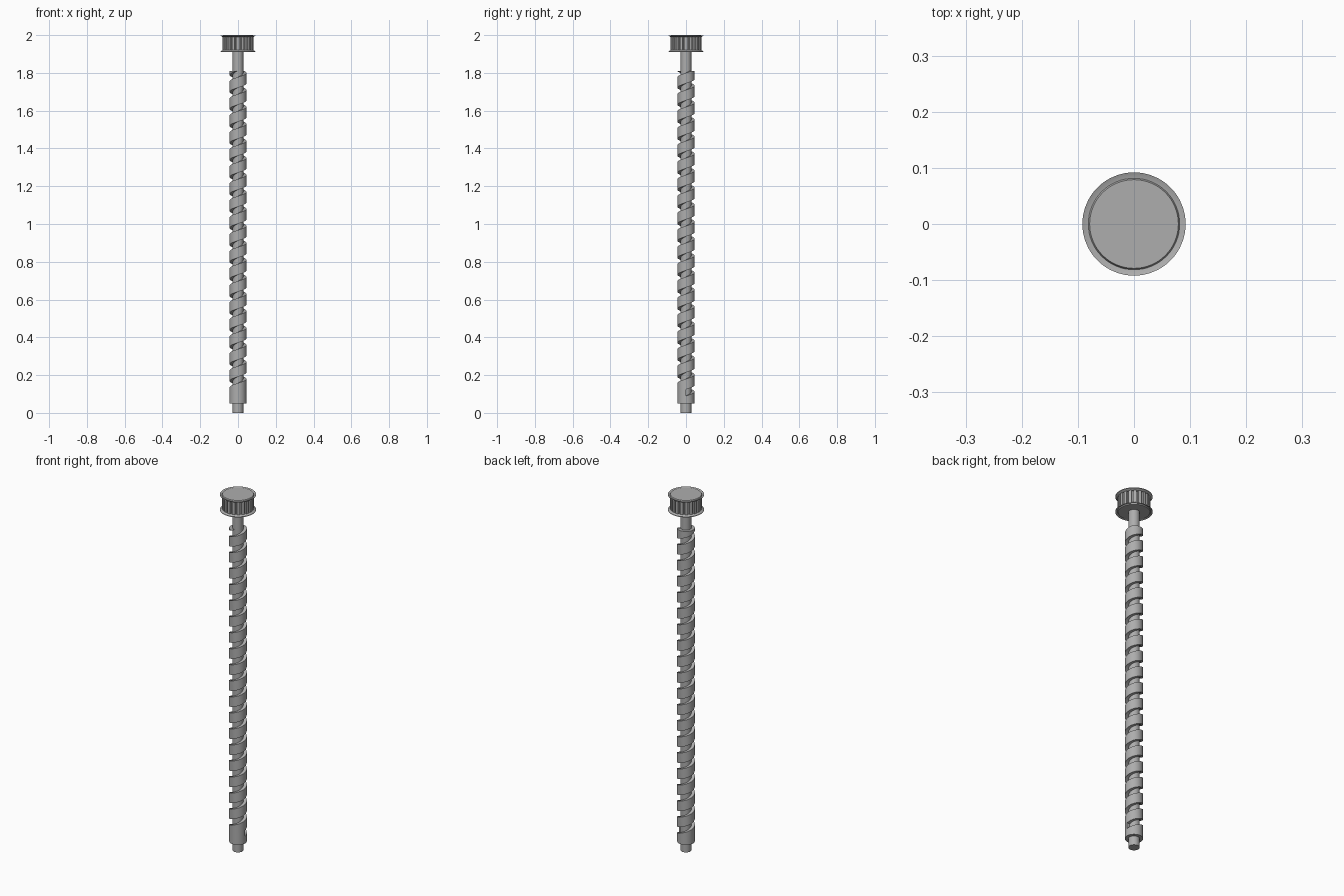
import bpy, bmesh, math
from math import cos, sin, pi, radians

if "Cube" in bpy.data.objects:
    bpy.data.objects.remove(bpy.data.objects["Cube"])

steel = bpy.data.materials.new("grey steel")
steel.use_nodes = True
colour = (0.42, 0.42, 0.42, 1)
steel.diffuse_color = colour
steel.node_tree.nodes["Principled BSDF"].inputs["Base Color"].default_value = colour


def finish(name, bm, angle=30):
    bmesh.ops.recalc_face_normals(bm, faces=bm.faces)
    mesh = bpy.data.meshes.new(name)
    bm.to_mesh(mesh)
    bm.free()
    mesh.materials.append(steel)
    obj = bpy.data.objects.new(name, mesh)
    bpy.context.collection.objects.link(obj)
    bpy.ops.object.select_all(action="DESELECT")
    obj.select_set(True)
    bpy.context.view_layer.objects.active = obj
    bpy.ops.object.shade_smooth_by_angle(angle=radians(angle))
    return obj


def lathe(name, profile, sides=64):
    """Closed solid turned round z from (radius, height) points."""
    bm = bmesh.new()
    rings = [[bm.verts.new((r * cos(2 * pi * i / sides), r * sin(2 * pi * i / sides), z))
              for i in range(sides)] for r, z in profile]
    for a, b in zip(rings, rings[1:]):
        for i in range(sides):
            j = (i + 1) % sides
            bm.faces.new((a[i], a[j], b[j], b[i]))
    bm.faces.new(rings[0])
    bm.faces.new(rings[-1])
    return finish(name, bm)


# Plain core shaft, running from the bottom pin up into the pulley
CORE, OUTER = 0.028, 0.045
lathe("core_shaft", [(CORE, 0), (CORE, 1.95)], 32)


# Square helical thread, clamped flat at both ends
LOW, HIGH, PITCH, LAND, START = 0.05, 1.81, 0.09, 0.056, 0.09
STEPS = 40


def thread(name, first, last, lower, upper, phase=0):
    bm = bmesh.new()
    rings = []
    for i in range(first, last + 1):
        a = 2 * pi * i / STEPS + phase
        lo, hi = lower(i), upper(i)
        rings.append([bm.verts.new((r * cos(a), r * sin(a), z)) for r, z in
                      ((CORE - 0.004, lo), (OUTER, lo), (OUTER, hi), (CORE - 0.004, hi))])
    for p, q in zip(rings, rings[1:]):
        for k in range(4):
            bm.faces.new((p[k], p[(k + 1) % 4], q[(k + 1) % 4], q[k]))
    bm.faces.new(rings[0])
    bm.faces.new(rings[-1])
    return finish(name, bm)


def top_edge(i):
    return min(START + PITCH * i / STEPS, HIGH)


def bottom_edge(i):
    return START + PITCH * i / STEPS - LAND


total = int((HIGH - START + LAND) / PITCH * STEPS)
thread("thread_collar", 0, STEPS, lambda i: LOW, top_edge)
thread("screw_thread", STEPS, total, bottom_edge, top_edge)

# Toothed pulley body
TEETH = 20
bm = bmesh.new()
outline = []
for t in range(TEETH):
    for frac, r in ((0.0, 0.081), (0.3, 0.081), (0.6, 0.081), (0.68, 0.07), (0.92, 0.07)):
        a = 2 * pi * (t + frac - 0.3) / TEETH - pi / 2
        outline.append((r * cos(a), r * sin(a)))
face = bm.faces.new([bm.verts.new((x, y, 1.915)) for x, y in outline])
lift = bmesh.ops.extrude_face_region(bm, geom=[face])
bmesh.ops.translate(bm, vec=(0, 0, 0.08),
                    verts=[v for v in lift["geom"] if isinstance(v, bmesh.types.BMVert)])
finish("pulley_teeth", bm)

# Flared flanges, mirrored about the middle of the pulley, each with a flat hub face
MID = 1.955
flange = [(0.079, 0.035), (0.082, 0.035), (0.092, 0.041), (0.092, 0.044), (0.082, 0.040),
          (0.0815, 0.040), (0.079, 0.045)]
for name, side in (("top_flange", 1), ("bottom_flange", -1)):
    lathe(name, [(r, MID + side * z) for r, z in flange])
